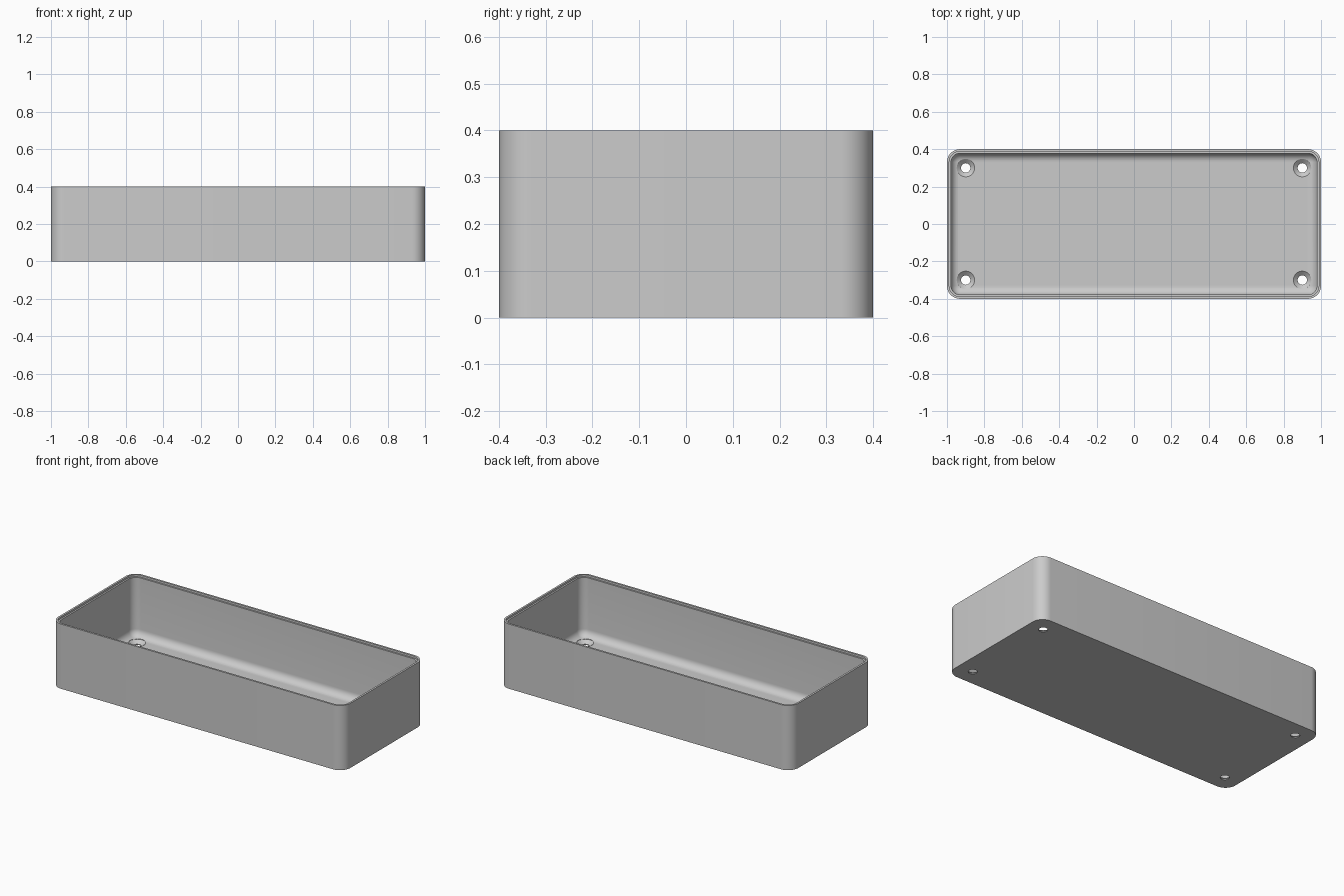
import bpy, bmesh, math

default = bpy.data.objects.get("Cube")
if default:
    bpy.data.objects.remove(default, do_unlink=True)

grey = bpy.data.materials.new("light grey")
grey.use_nodes = True
colour = (0.6, 0.6, 0.6, 1)
grey.diffuse_color = colour
grey.node_tree.nodes["Principled BSDF"].inputs["Base Color"].default_value = colour

HALF_X, HALF_Y, HEIGHT, CORNER = 1.0, 0.4, 0.4, 0.07
WALL, FLOOR, FILLET, STEPS = 0.022, 0.025, 0.045, 10


def ring(bm, inset, z):
    """Rounded rectangle of vertices, moved inward by inset."""
    r = CORNER - inset
    verts = []
    for i, (sx, sy) in enumerate([(1, 1), (-1, 1), (-1, -1), (1, -1)]):
        for k in range(STEPS + 1):
            a = math.pi / 2 * (i + k / STEPS)
            verts.append(bm.verts.new((sx * (HALF_X - CORNER) + r * math.cos(a),
                                       sy * (HALF_Y - CORNER) + r * math.sin(a), z)))
    return verts


def make_object(name, bm):
    bmesh.ops.recalc_face_normals(bm, faces=bm.faces)
    mesh = bpy.data.meshes.new(name)
    bm.to_mesh(mesh)
    bm.free()
    obj = bpy.data.objects.new(name, mesh)
    bpy.context.collection.objects.link(obj)
    return obj


# Tray section: outer wall, stepped rim, inner wall, fillet down to the floor
section = [(0, 0), (0, HEIGHT), (0.012, HEIGHT), (0.012, HEIGHT - 0.012),
           (WALL, HEIGHT - 0.012)]
for k in range(9):
    a = math.pi / 2 * k / 8
    section.append((WALL + FILLET * (1 - math.cos(a)),
                    FLOOR + FILLET * (1 - math.sin(a))))
bm = bmesh.new()
rings = [ring(bm, inset, z) for inset, z in section]
for low, high in zip(rings, rings[1:]):
    for i in range(len(low)):
        j = (i + 1) % len(low)
        bm.faces.new((low[i], low[j], high[j], high[i]))
bm.faces.new(rings[0])
bm.faces.new(rings[-1])
tray = make_object("tray", bm)
tray.data.materials.append(grey)

# Countersunk screw holes in the four corners
profile = [(0.025, -0.05), (0.025, 0.005), (0.048, FLOOR), (0.048, FLOOR + 0.02)]
SIDES = 32
bm = bmesh.new()
for cx in (-0.9, 0.9):
    for cy in (-0.3, 0.3):
        loops = [[bm.verts.new((cx + r * math.cos(math.tau * k / SIDES),
                                cy + r * math.sin(math.tau * k / SIDES), z))
                  for k in range(SIDES)] for r, z in profile]
        for low, high in zip(loops, loops[1:]):
            for k in range(SIDES):
                m = (k + 1) % SIDES
                bm.faces.new((low[k], low[m], high[m], high[k]))
        bm.faces.new(loops[0])
        bm.faces.new(loops[-1])
cutter = make_object("hole_cutter", bm)
cutter.hide_render = True

cut = tray.modifiers.new("screw holes", 'BOOLEAN')
cut.operation = 'DIFFERENCE'
cut.solver = 'EXACT'
cut.object = cutter
bpy.ops.object.select_all(action='DESELECT')
tray.select_set(True)
bpy.context.view_layer.objects.active = tray
bpy.ops.object.modifier_apply(modifier=cut.name)
bpy.data.objects.remove(cutter, do_unlink=True)
bpy.ops.object.shade_smooth_by_angle(angle=math.radians(30))
